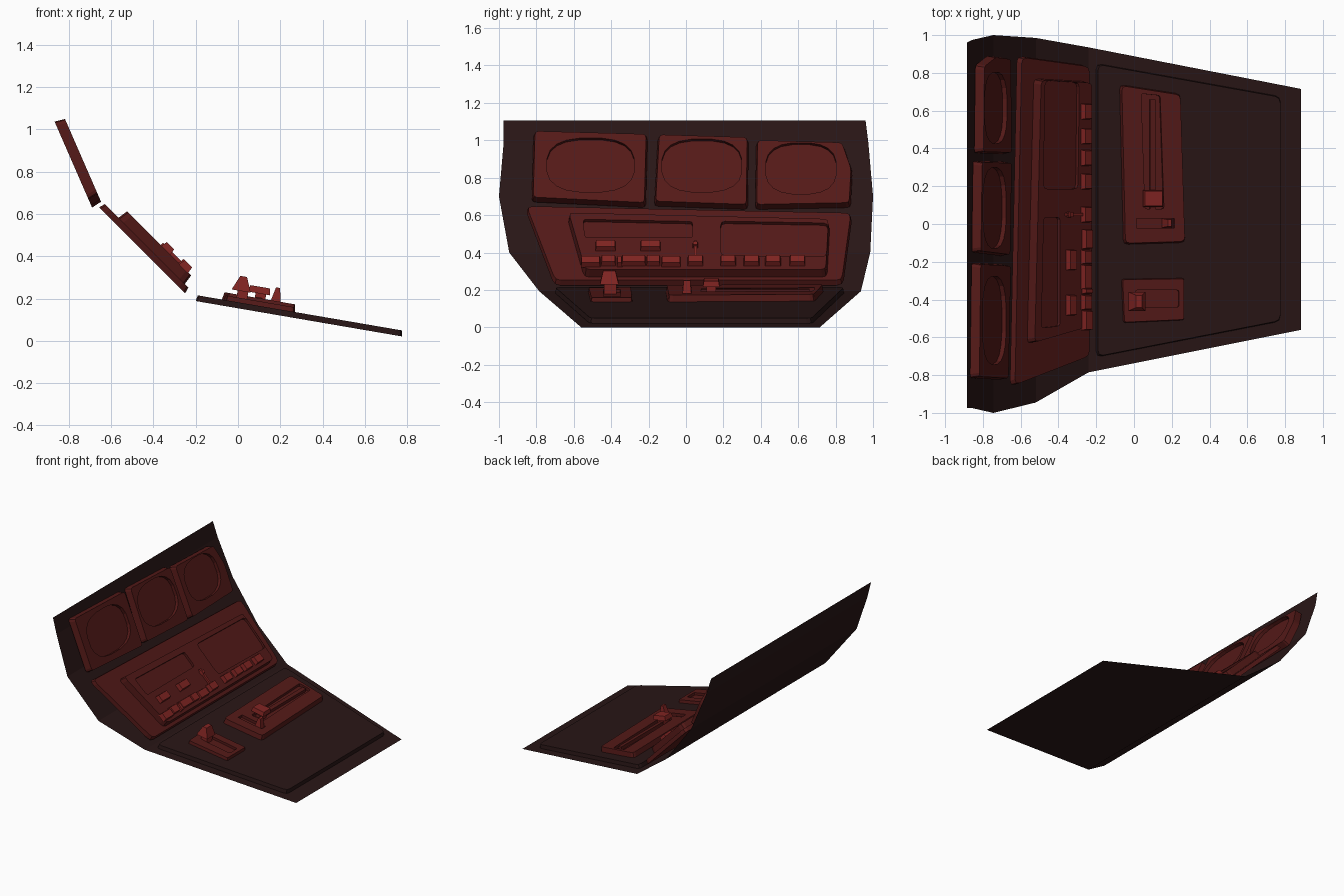
import bpy, bmesh, math
from mathutils import Vector

if "Cube" in bpy.data.objects:
    bpy.data.objects.remove(bpy.data.objects["Cube"])


def material(name, rgb):
    m = bpy.data.materials.new(name)
    m.diffuse_color = (*rgb, 1)
    m.use_nodes = True
    m.node_tree.nodes["Principled BSDF"].inputs["Base Color"].default_value = m.diffuse_color
    return m


DARK = material("dark_shell", (0.022, 0.008, 0.008))
RED = material("red_panel", (0.09, 0.01, 0.009))
BRIGHT = material("red_control", (0.22, 0.018, 0.016))


class Plane:
    """Sloped working plane; points are (y, x or z on the plane, height)."""
    def __init__(self, origin, slope, axis):
        self.o, self.v, self.axis = Vector(origin), Vector(slope).normalized(), axis
        self.n = Vector((self.v.z, 0, -self.v.x))

    def local(self, pts, d):
        base = self.o + self.n * d
        return [(y, (b - base[self.axis]) / self.v[self.axis]) for y, b in pts]

    def point(self, y, s, d):
        return self.o + Vector((0, y, 0)) + self.v * s + self.n * d


UPPER = Plane((-0.69, 0, 0.63), (-0.4, 0, 0.917), 2)
MIDDLE = Plane((-0.25, 0, 0.225), (-1, 0, 1), 2)
DESK = Plane((0.885, 0, 0), (-1.125, 0, 0.193), 0)


def chamfer(pts, r):
    """Round each corner with three points."""
    out = []
    for i, p in enumerate(pts):
        p, a, b = Vector(p), Vector(pts[i - 1]), Vector(pts[(i + 1) % len(pts)])
        q0, q1 = p + (a - p).normalized() * r, p + (b - p).normalized() * r
        out += [tuple(q0), tuple((q0 + q1) / 4 + p / 2), tuple(q1)]
    return out


def rect(y, b, w, h):
    return [(y - w / 2, b - h / 2), (y + w / 2, b - h / 2),
            (y + w / 2, b + h / 2), (y - w / 2, b + h / 2)]


def oval(y, b, w, h, n=20):
    """Squarish oval outline."""
    out = []
    for i in range(n):
        a = 2 * math.pi * (i + 0.5) / n
        c, s = math.cos(a), math.sin(a)
        out.append((y + w / 2 * math.copysign(abs(c) ** 0.75, c),
                    b + h / 2 * math.copysign(abs(s) ** 0.75, s)))
    return out


def plate(name, plane, pts, d0, d1, mat, inset=0.0, taper=(1, 1), holes=()):
    """Extrude an outline off its plane, with sloped sides and cut recesses."""
    loc = plane.local(pts, d0)
    ys, ss = [p[0] for p in loc], [p[1] for p in loc]
    cy, cs = (min(ys) + max(ys)) / 2, (min(ss) + max(ss)) / 2
    ky = taper[0] * (1 - 2 * inset / (max(ys) - min(ys)))
    ks = taper[1] * (1 - 2 * inset / (max(ss) - min(ss)))
    bm = bmesh.new()
    lo = [bm.verts.new(plane.point(y, s, d0)) for y, s in loc]
    hi = [bm.verts.new(plane.point(cy + (y - cy) * ky, cs + (s - cs) * ks, d1)) for y, s in loc]
    bm.faces.new(lo)
    bm.faces.new(hi)
    for i in range(len(lo)):
        j = (i + 1) % len(lo)
        bm.faces.new((lo[i], lo[j], hi[j], hi[i]))
    bmesh.ops.recalc_face_normals(bm, faces=bm.faces)
    me = bpy.data.meshes.new(name)
    bm.to_mesh(me)
    bm.free()
    me.materials.append(mat)
    ob = bpy.data.objects.new(name, me)
    bpy.context.collection.objects.link(ob)
    for outline, floor in holes:
        cutter = plate(name + "_cutter", plane, outline, floor, d1 + 0.03, mat)
        cutter.hide_render = True
        mod = ob.modifiers.new("recess", 'BOOLEAN')
        mod.operation, mod.object = 'DIFFERENCE', cutter
        bpy.context.view_layer.objects.active = ob
        bpy.ops.object.modifier_apply(modifier=mod.name)
        bpy.data.objects.remove(cutter)
    return ob


# shell: thin curved sheet, (x, z, y_min, y_max) per row
rows = [(0.885, 0, -0.56, 0.715), (-0.24, 0.193, -0.785, 0.935), (-0.52, 0.40, -0.945, 0.985),
        (-0.745, 0.70, -1, 1), (-0.855, 0.985, -0.975, 0.975), (-0.885, 1.105, -0.975, 0.96)]
bm = bmesh.new()
edge = [(bm.verts.new((x, a, z)), bm.verts.new((x, b, z))) for x, z, a, b in rows]
for (a, b), (c, d) in zip(edge, edge[1:]):
    bm.faces.new((a, b, d, c))
me = bpy.data.meshes.new("shell")
bm.to_mesh(me)
bm.free()
me.materials.append(DARK)
bpy.context.collection.objects.link(bpy.data.objects.new("shell", me))

# three upper display panels
panels = [([(-0.825, 0.67), (-0.215, 0.64), (-0.205, 1.02), (-0.815, 1.037)], (-0.51, 0.858, 0.47, 0.29)),
          ([(-0.17, 0.648), (0.33, 0.63), (0.335, 1.003), (-0.15, 1.018)], (0.085, 0.855, 0.43, 0.285)),
          ([(0.37, 0.63), (0.88, 0.64), (0.89, 0.83), (0.84, 0.975), (0.375, 0.988)],
           (0.615, 0.84, 0.38, 0.275))]
for i, (pts, scr) in enumerate(panels):
    plate(f"display_panel_{i + 1}", UPPER, chamfer(pts, 0.02), 0, 0.05, RED, 0.008,
          holes=[(oval(*scr), 0.025)])

# middle console with its raised plate and two recessed screens
plate("console_base", MIDDLE,
      chamfer([(-0.705, 0.225), (0.84, 0.225), (0.89, 0.595), (-0.86, 0.632)], 0.03),
      0, 0.03, RED, 0.008)
screen_a = [(-0.54, 0.467), (0.035, 0.467), (0.035, 0.553), (-0.55, 0.565)]
screen_b = [(0.185, 0.372), (0.75, 0.365), (0.76, 0.545), (0.185, 0.555)]
plate("console_plate", MIDDLE,
      chamfer([(-0.545, 0.265), (0.755, 0.265), (0.77, 0.545), (-0.635, 0.58)], 0.025),
      0.025, 0.08, RED, 0.008,
      holes=[(chamfer(screen_a, 0.015), 0.062), (chamfer(screen_b, 0.025), 0.062)])

# console buttons: y, z, width
buttons = [(-0.51, 0.34, 0.105), (-0.415, 0.345, 0.08), (-0.355, 0.34, 0.03), (-0.28, 0.345, 0.13),
           (-0.175, 0.345, 0.075), (-0.08, 0.34, 0.105), (-0.43, 0.425, 0.11), (-0.19, 0.425, 0.11),
           (0.05, 0.345, 0.085), (0.225, 0.345, 0.085), (0.35, 0.345, 0.085),
           (0.465, 0.345, 0.085), (0.595, 0.345, 0.085)]
for i, (y, z, w) in enumerate(buttons):
    plate(f"console_button_{i + 1}", MIDDLE, rect(y, z, w, 0.042), 0.075, 0.11, BRIGHT, 0.005)
plate("toggle_stem", MIDDLE, rect(0.05, 0.405, 0.016, 0.09), 0.075, 0.095, BRIGHT)
plate("toggle_tip", MIDDLE, rect(0.05, 0.43, 0.03, 0.02), 0.075, 0.105, BRIGHT, 0.003)

# lower desk top
plate("desk_plate", DESK,
      chamfer([(-0.705, -0.2), (0.85, -0.2), (0.675, 0.775), (-0.515, 0.775)], 0.03),
      0.002, 0.03, DARK, 0.005)

# large slider box
plate("slider_box", DESK,
      chamfer([(-0.11, -0.06), (0.74, -0.08), (0.69, 0.245), (-0.1, 0.27)], 0.025),
      0.02, 0.066, RED, 0.008,
      holes=[(chamfer([(0.08, 0.055), (0.69, 0.035), (0.68, 0.135), (0.08, 0.155)], 0.012), 0.045),
             (rect(0.005, 0.11, 0.05, 0.2), 0.045)])
plate("slider_rail", DESK, rect(0.37, 0.095, 0.58, 0.03), 0.04, 0.07, RED)
plate("slider_neck", DESK, rect(0.135, 0.1, 0.05, 0.05), 0.04, 0.1, BRIGHT)
plate("slider_handle", DESK, rect(0.135, 0.1, 0.09, 0.105), 0.088, 0.12, BRIGHT, 0.006)
plate("small_slider", DESK, rect(0.005, 0.175, 0.05, 0.055), 0.045, 0.13, BRIGHT, taper=(0.7, 0.35))

# lever box
plate("lever_box", DESK,
      chamfer([(-0.525, -0.06), (-0.29, -0.07), (-0.285, 0.265), (-0.51, 0.265)], 0.012),
      0.02, 0.052, RED, 0.005, holes=[(chamfer(rect(-0.395, 0.12, 0.09, 0.23), 0.01), 0.034)])
plate("lever_stem", DESK, rect(-0.405, 0.015, 0.065, 0.05), 0.034, 0.1, BRIGHT)
plate("lever_head", DESK, rect(-0.41, 0.015, 0.1, 0.09), 0.085, 0.155, BRIGHT, taper=(0.65, 0.35))
